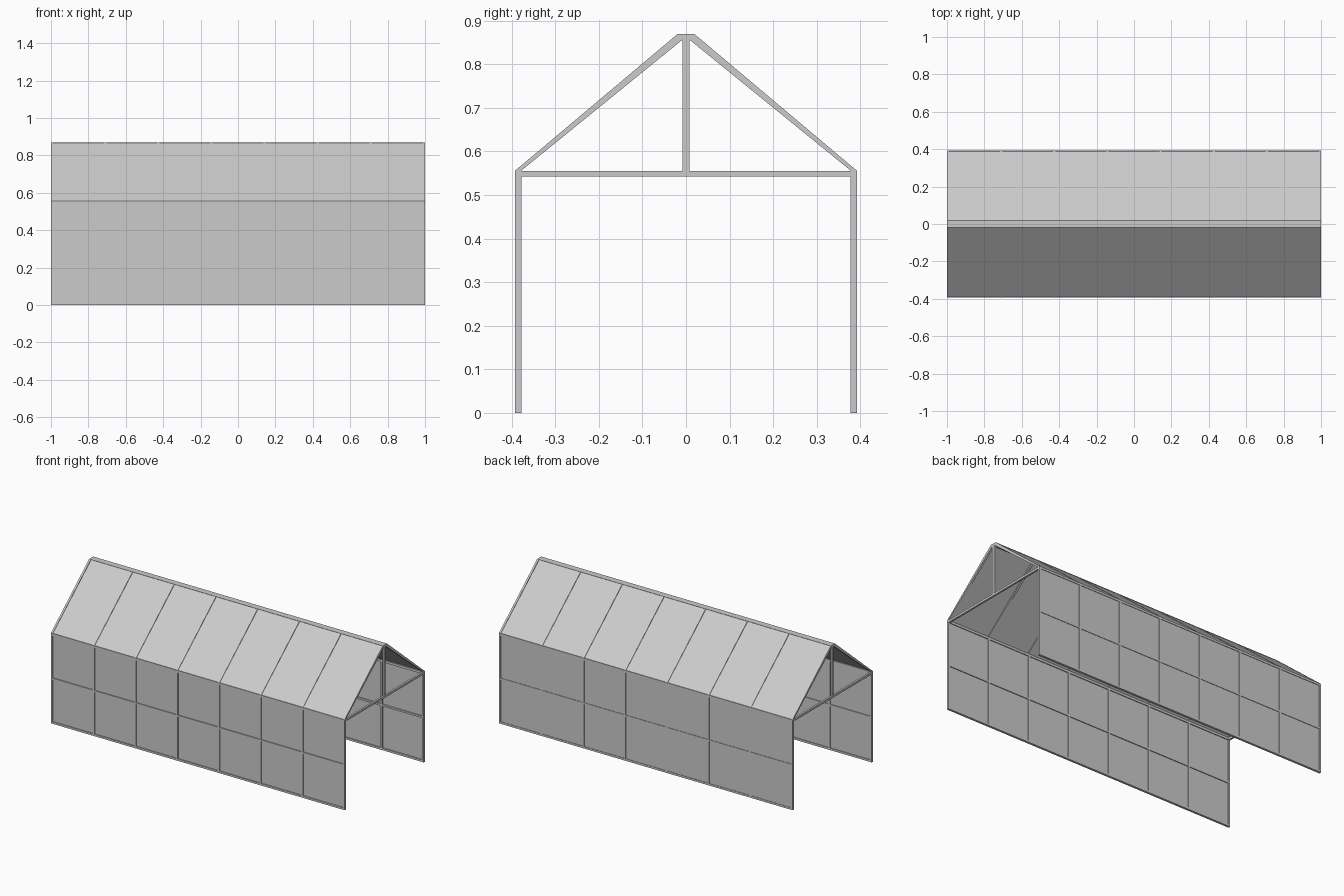
import bpy

if "Cube" in bpy.data.objects:
    bpy.data.objects.remove(bpy.data.objects["Cube"])

W = 0.012                                    # bar width along x
YO, YI = 0.392, 0.378                        # outer and inner wall faces
EAVE, RIDGE = 0.556, 0.869
XS = [-0.994 + i * 1.988 / 7 for i in range(8)]


def prism(name, profile, x0, x1):
    """Extrude a (y, z) profile along x."""
    n = len(profile)
    verts = [(x, y, z) for x in (x0, x1) for y, z in profile]
    faces = [tuple(range(n))[::-1], tuple(range(n, 2 * n))]
    faces += [(i, (i + 1) % n, n + (i + 1) % n, n + i) for i in range(n)]
    me = bpy.data.meshes.new(name)
    me.from_pydata(verts, [], faces)
    ob = bpy.data.objects.new(name, me)
    bpy.context.collection.objects.link(ob)
    # consistent outward normals for either profile direction
    area = sum(profile[i][0] * profile[(i + 1) % n][1]
               - profile[(i + 1) % n][0] * profile[i][1] for i in range(n))
    if area < 0:
        me.flip_normals()
    return ob


def rect(y0, y1, z0, z1):
    return [(y0, z0), (y1, z0), (y1, z1), (y0, z1)]


def slope(side, d0, d1):
    """Sloped roof strip between two depths (0 = outer, 1 = inner)."""
    def at(d):
        return ((YO - 0.014 * d, EAVE), (0.020 - 0.014 * d, RIDGE - 0.011 * d))
    (a, b), (c, e) = at(d0), at(d1)
    return [(side * y, z) for y, z in (a, b, e, c)]


for side, label, recess in ((-1, "front", 0.006), (1, "back", 0.003)):
    # posts and rafters
    for i, x in enumerate(XS):
        prism(f"{label}_post_{i}", rect(side * YI, side * YO, 0, EAVE), x - W / 2, x + W / 2)
        prism(f"{label}_rafter_{i}", slope(side, 0, 1), x - W / 2, x + W / 2)
    # horizontal rails
    for part, z0, z1 in (("sill", 0, 0.012), ("mid_rail", 0.270, 0.281),
                         ("eave_rail", 0.542, EAVE)):
        prism(f"{label}_{part}", rect(side * YI, side * YO, z0, z1), -1, 1)
    # wall and roof panes in each bay
    yp = side * (YO - recess)
    for i in range(7):
        x0, x1 = XS[i] + W / 2, XS[i + 1] - W / 2
        prism(f"{label}_lower_pane_{i}", rect(yp, yp - side * 0.003, 0.012, 0.270), x0, x1)
        prism(f"{label}_upper_pane_{i}", rect(yp, yp - side * 0.003, 0.281, 0.542), x0, x1)
        prism(f"{label}_roof_pane_{i}", slope(side, 0.25, 0.5), x0, x1)

# ridge beam with flat top
prism("ridge_beam", [(-0.02, RIDGE), (-0.006, 0.858), (0.006, 0.858), (0.02, RIDGE)], -1, 1)

# tie beam and king post at each open end
for label, x in (("left", XS[0]), ("right", XS[-1])):
    prism(f"{label}_tie_beam", rect(-YI, YI, 0.542, 0.555), x - W / 2, x + W / 2)
    prism(f"{label}_king_post", rect(-0.008, 0.008, 0.555, 0.860), x - W / 2, x + W / 2)
